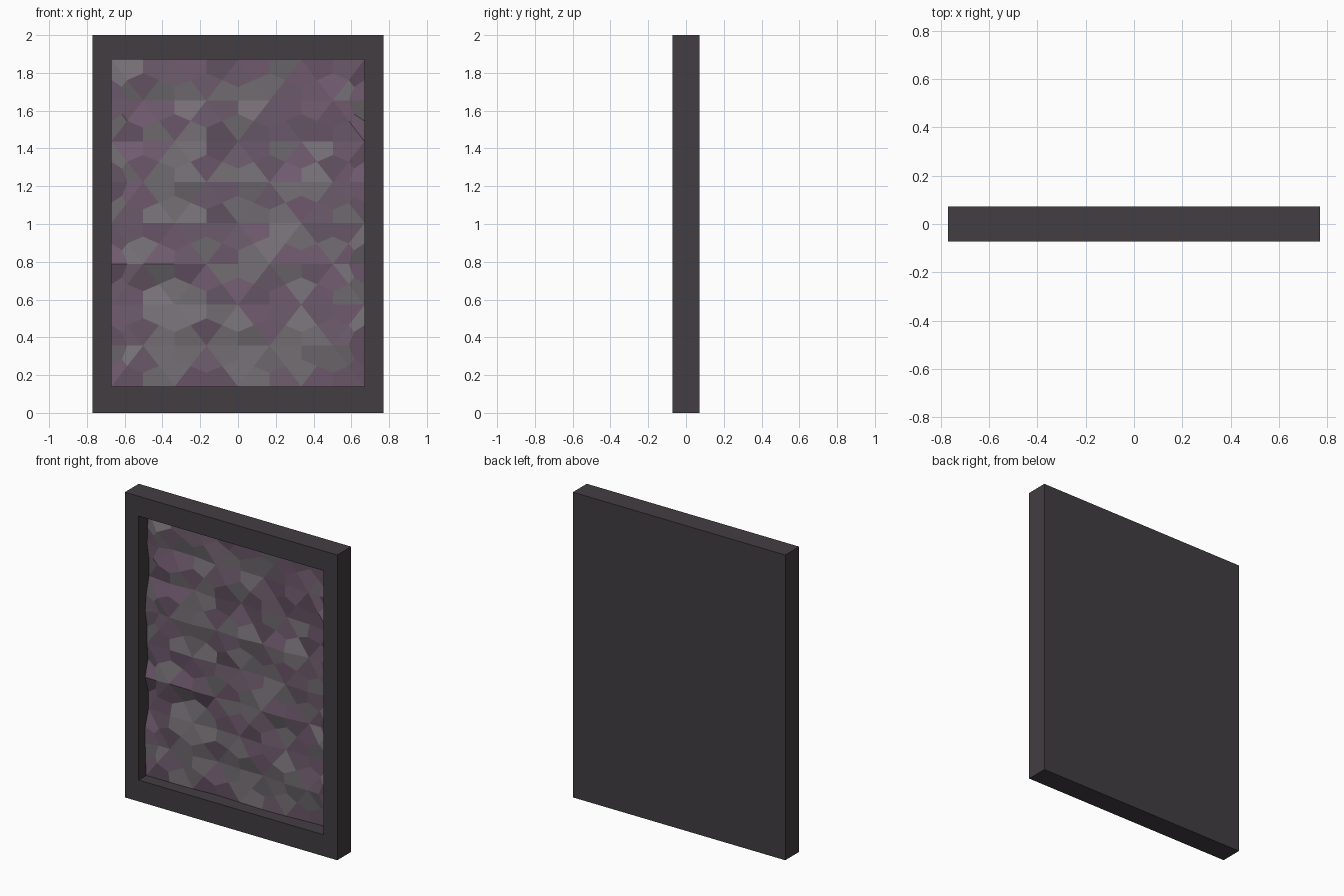
import bpy, bmesh, random
from mathutils import Vector

if "Cube" in bpy.data.objects:
    bpy.data.objects.remove(bpy.data.objects["Cube"])

random.seed(7)
W, H, D = 0.77, 2.0, 0.072           # half width, height, half depth
PX, Z0, Z1 = 0.67, 0.14, 1.87        # opening
PY = 0.015                           # panel depth


def material(name, rgb):
    m = bpy.data.materials.new(name)
    m.diffuse_color = (*rgb, 1)
    m.use_nodes = True
    m.node_tree.nodes["Principled BSDF"].inputs["Base Color"].default_value = m.diffuse_color
    return m


def make_object(name, bm, mats):
    mesh = bpy.data.meshes.new(name)
    bm.to_mesh(mesh)
    bm.free()
    for m in mats:
        mesh.materials.append(m)
    ob = bpy.data.objects.new(name, mesh)
    bpy.context.collection.objects.link(ob)
    return ob


dark = material("dark_frame", (0.055, 0.047, 0.054))
purple = [material(f"purple_{i}", c) for i, c in enumerate(
    [(0.165, 0.105, 0.16), (0.145, 0.10, 0.142)])]
grey = [material(f"grey_{i}", c) for i, c in enumerate(
    [(0.19, 0.17, 0.19), (0.16, 0.145, 0.16)])]

# Frame: solid slab with a recessed front
bm = bmesh.new()
outer = [(-W, 0), (W, 0), (W, H), (-W, H)]
inner = [(-PX, Z0), (PX, Z0), (PX, Z1), (-PX, Z1)]
loops = [[bm.verts.new((x, y, z)) for x, z in pts] for pts, y in
         [(outer, D), (outer, -D), (inner, -D), (inner, 0.05)]]
for a, b in zip(loops, loops[1:]):
    for i in range(4):
        j = (i + 1) % 4
        bm.faces.new((a[i], a[j], b[j], b[i]))
bm.faces.new(loops[0])
bm.faces.new(loops[-1])
bmesh.ops.recalc_face_normals(bm, faces=bm.faces)
make_object("frame", bm, [dark])

# Faceted panel: staggered triangle lattice, each triangle cut into three quads
ROWS, COLS = 8, 4
dx, dz = 2 * PX / COLS, (Z1 - Z0) / ROWS
# (column, row) centres of the mainly grey diamonds
diamonds = {(2, 7), (1, 5), (3, 5), (2, 3), (3, 3), (2, 1), (3, 1), (1, 1)}
bm = bmesh.new()
cache = {}


def vert(x, z):
    key = (round(x, 4), round(z, 4))
    if key not in cache:
        cache[key] = bm.verts.new((x, PY + random.uniform(-0.022, 0.022), z))
    return cache[key]


def lattice_row(r):
    z = Z0 + r * dz
    if r % 2 == 0:
        xs = [-PX + i * dx for i in range(COLS + 1)]
    else:
        xs = [-PX] + [-PX + (i + 0.5) * dx for i in range(COLS)] + [PX]
    return [Vector((x, z)) for x in xs]


def split_triangle(tri):
    c = (tri[0] + tri[1] + tri[2]) / 3
    col = round((c.x + PX) / dx)
    row = int((c.y - Z0) / dz)
    odd_row = row if row % 2 else row + 1
    is_diamond = (col, odd_row) in diamonds and abs(c.x + PX - col * dx) < 0.01
    chance = 0.8 if is_diamond else 0.3
    for i in range(3):
        p, n, q = tri[i], tri[(i + 1) % 3], tri[i - 1]
        m1, m2 = (p + n) / 2, (p + q) / 2
        f = bm.faces.new([vert(*v) for v in (p, m1, c, m2)])
        f.material_index = random.randint(0, 1) + (2 if random.random() < chance else 0)
        f.normal_update()
        if f.normal.y > 0:
            f.normal_flip()


for r in range(ROWS):
    even, odd = lattice_row(r), lattice_row(r + 1)
    if r % 2:
        even, odd = odd, even
    for i, p in enumerate(even):
        split_triangle([p, odd[i], odd[i + 1]])
    for i in range(COLS):
        split_triangle([odd[i + 1], even[i], even[i + 1]])

make_object("faceted_panel", bm, purple + grey)
